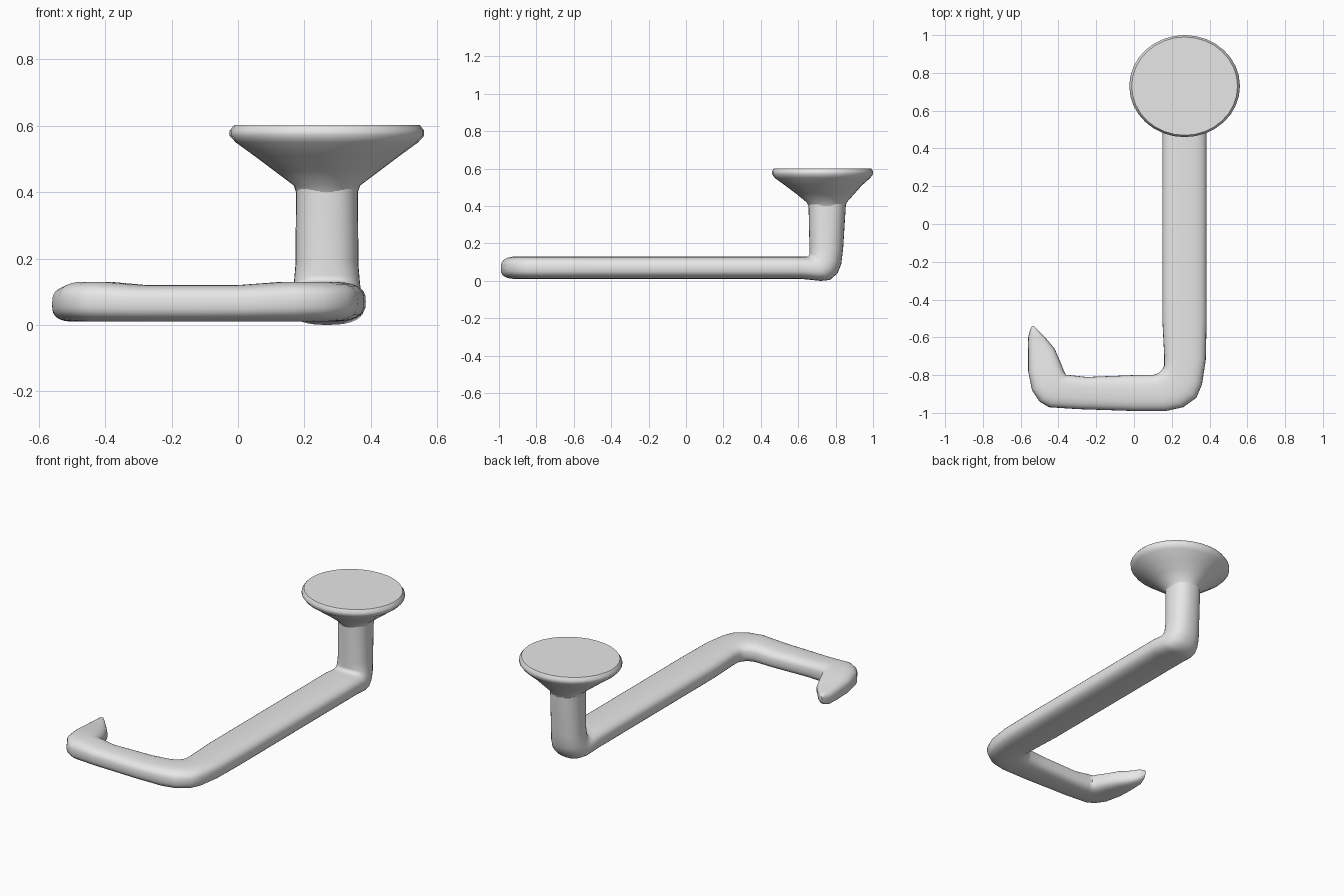
import bpy
import bmesh
import math
from mathutils import Vector

default_cube = bpy.data.objects.get("Cube")
if default_cube:
    bpy.data.objects.remove(default_cube, do_unlink=True)

SIDES = 32
POST_X = 0.268

# Single plain grey material
grey = bpy.data.materials.new("plain grey")
grey.use_nodes = True
colour = (0.8, 0.8, 0.8, 1)
grey.diffuse_color = colour
grey.node_tree.nodes["Principled BSDF"].inputs["Base Color"].default_value = colour


def plan_rib(inner_x, inner_y, outer_x, outer_y, top, bottom=0.01):
    """Upright cross-section between two edge points of the flat bar."""
    inner = Vector((inner_x, inner_y, 0))
    outer = Vector((outer_x, outer_y, 0))
    middle = (inner + outer) / 2 + Vector((0, 0, (top + bottom) / 2))
    return middle, (outer - inner) / 2, Vector((0, 0, (top - bottom) / 2)), 2.8


def side_rib(half_width, front_y, front_z, back_y, back_z, power=2.3):
    """Cross-section spanning a front and a back point, symmetric about the post."""
    front = Vector((POST_X, front_y, front_z))
    back = Vector((POST_X, back_y, back_z))
    return (front + back) / 2, Vector((half_width, 0, 0)), (front - back) / 2, power


def rounded(value, power):
    return math.copysign(abs(value) ** (2 / power), value)


def loft(name, ribs, edge_angle):
    """Skin a row of rounded cross-sections and cap both ends."""
    bm = bmesh.new()
    rings = []
    for middle, across, up, power in ribs:
        ring = []
        for i in range(SIDES):
            angle = math.tau * i / SIDES
            u = rounded(math.cos(angle), power)
            v = rounded(math.sin(angle), power)
            ring.append(bm.verts.new(middle + across * u + up * v))
        rings.append(ring)
    for low, high in zip(rings, rings[1:]):
        for i in range(SIDES):
            j = (i + 1) % SIDES
            bm.faces.new((low[i], low[j], high[j], high[i]))
    bm.faces.new(rings[0])
    bm.faces.new(rings[-1])
    bmesh.ops.recalc_face_normals(bm, faces=bm.faces)
    mesh = bpy.data.meshes.new(name)
    bm.to_mesh(mesh)
    bm.free()
    mesh.materials.append(grey)
    obj = bpy.data.objects.new(name, mesh)
    bpy.context.collection.objects.link(obj)
    bpy.ops.object.select_all(action='DESELECT')
    obj.select_set(True)
    bpy.context.view_layer.objects.active = obj
    bpy.ops.object.shade_smooth_by_angle(angle=math.radians(edge_angle))
    return obj


# Hook tip curling round to the cross arm
hook = [
    plan_rib(-.53, -.54, -.54, -.54, .09, .06),
    plan_rib(-.5, -.57, -.55, -.56, .1, .035),
    plan_rib(-.47, -.6, -.56, -.6, .1, .02),
    plan_rib(-.42, -.66, -.56, -.68, .11),
    plan_rib(-.39, -.73, -.56, -.78, .12),
    plan_rib(-.37, -.78, -.54, -.88, .13),
    plan_rib(-.36, -.8, -.5, -.94, .13),
    plan_rib(-.34, -.8, -.45, -.97, .13),
]

# Cross arm and the rounded corner into the long arm
cross_arm = [
    plan_rib(-.25, -.81, -.3, -.98, .12),
    plan_rib(0, -.8, 0, -.99, .12),
    plan_rib(.1, -.8, .17, -.99, .13),
    plan_rib(.13, -.79, .26, -.97, .13),
    plan_rib(.15, -.77, .33, -.92, .13),
    plan_rib(.16, -.75, .36, -.85, .13),
    plan_rib(.16, -.7, .38, -.72, .13),
]

# Long arm running to the back
long_arm = [plan_rib(.15, y, .385, y, .13) for y in (-.5, 0, .5, .62)]

# Elbow turning up into the post
elbow_and_post = [
    side_rib(.115, .65, .13, .72, 0, 2.6),
    side_rib(.11, .655, .135, .77, .005, 2.5),
    side_rib(.105, .66, .14, .81, .04),
    side_rib(.1, .66, .15, .83, .09),
    side_rib(.095, .66, .19, .84, .17),
    side_rib(.093, .655, .41, .855, .41),
]

loft("bent_bar_with_post", hook + cross_arm + long_arm + elbow_and_post, 60)

# Flared round pad on the post: half width, front y, back y, height
flare = [
    (.09, .66, .85, .39), (.1, .645, .86, .42), (.16, .59, .9, .465),
    (.22, .53, .94, .51), (.275, .475, .985, .55), (.293, .46, 1, .57),
    (.293, .46, 1, .585), (.28, .47, .99, .602),
]
loft("flared_pad",
     [side_rib(half, front, z, back, z, 2) for half, front, back, z in flare], 50)
